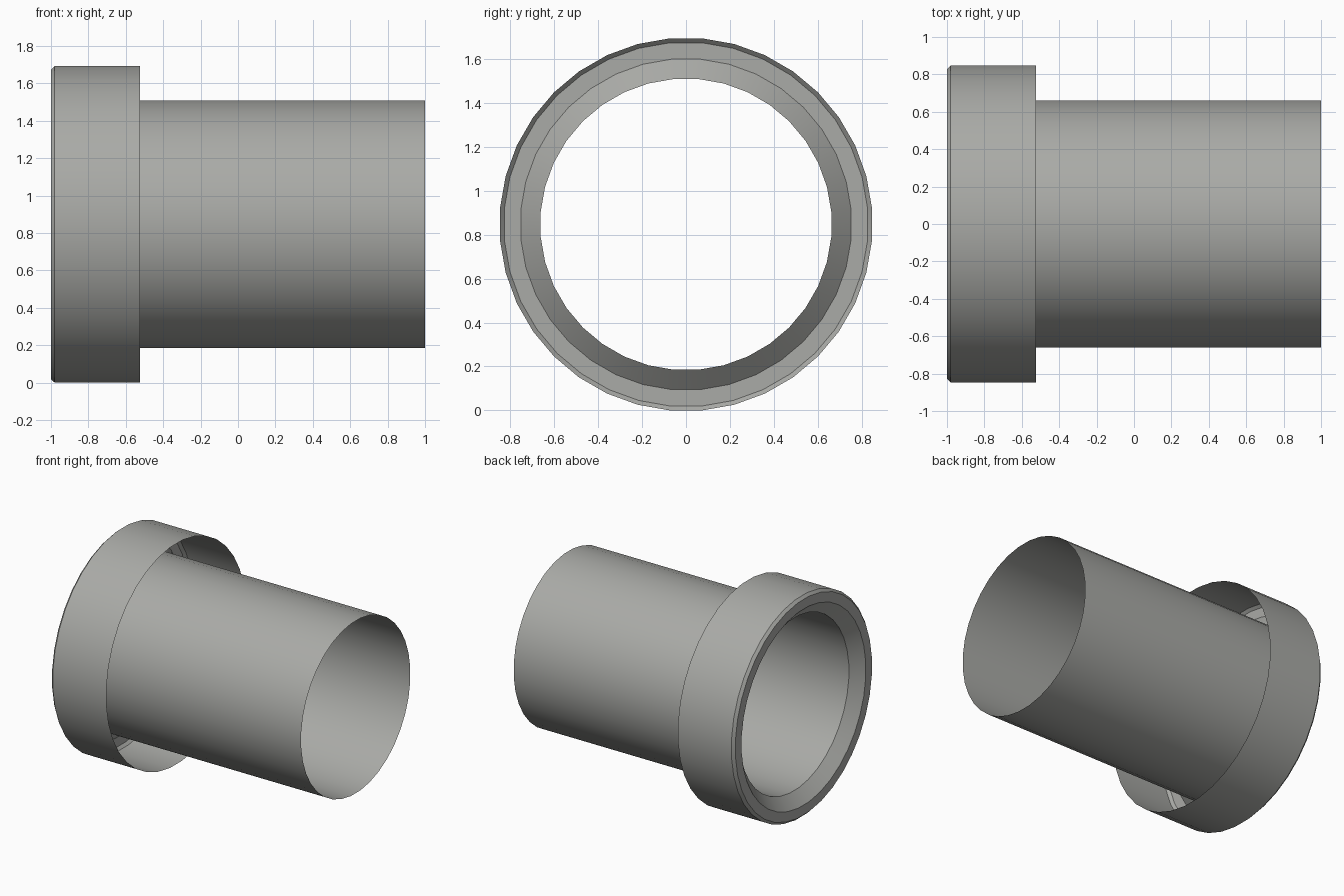
import bpy
import math

cube = bpy.data.objects.get("Cube")
if cube:
    bpy.data.objects.remove(cube, do_unlink=True)

SIDES = 36
AXIS_HEIGHT = 0.85 * math.cos(math.pi / SIDES)

grey = bpy.data.materials.new("warm_grey")
grey.use_nodes = True
colour = (0.40, 0.405, 0.385, 1)
grey.diffuse_color = colour
grey.node_tree.nodes["Principled BSDF"].inputs["Base Color"].default_value = colour


def revolve(name, profile):
    """Turn an open (x, radius) profile around the x axis into a thin shell."""
    verts, faces = [], []
    for x, radius in profile:
        for i in range(SIDES):
            a = 2 * math.pi * (i + 0.5) / SIDES
            verts.append((x, radius * math.cos(a), AXIS_HEIGHT + radius * math.sin(a)))
    for row in range(len(profile) - 1):
        for i in range(SIDES):
            j = (i + 1) % SIDES
            a, b = row * SIDES, (row + 1) * SIDES
            faces.append((a + i, b + i, b + j, a + j))
    mesh = bpy.data.meshes.new(name)
    mesh.from_pydata(verts, [], faces)
    mesh.materials.append(grey)
    obj = bpy.data.objects.new(name, mesh)
    bpy.context.collection.objects.link(obj)
    bpy.ops.object.select_all(action="DESELECT")
    obj.select_set(True)
    bpy.context.view_layer.objects.active = obj
    bpy.ops.object.shade_smooth_by_angle(angle=math.radians(30))
    return obj


# Open pipe
revolve("pipe", [(1.0, 0.664), (-0.92, 0.664)])

# Collar: open skirt, chamfer, flat rim and sloped lead-in meeting the pipe
revolve("collar", [(-0.525, 0.85), (-0.98, 0.85), (-1.0, 0.83),
                   (-1.0, 0.755), (-0.92, 0.664)])
